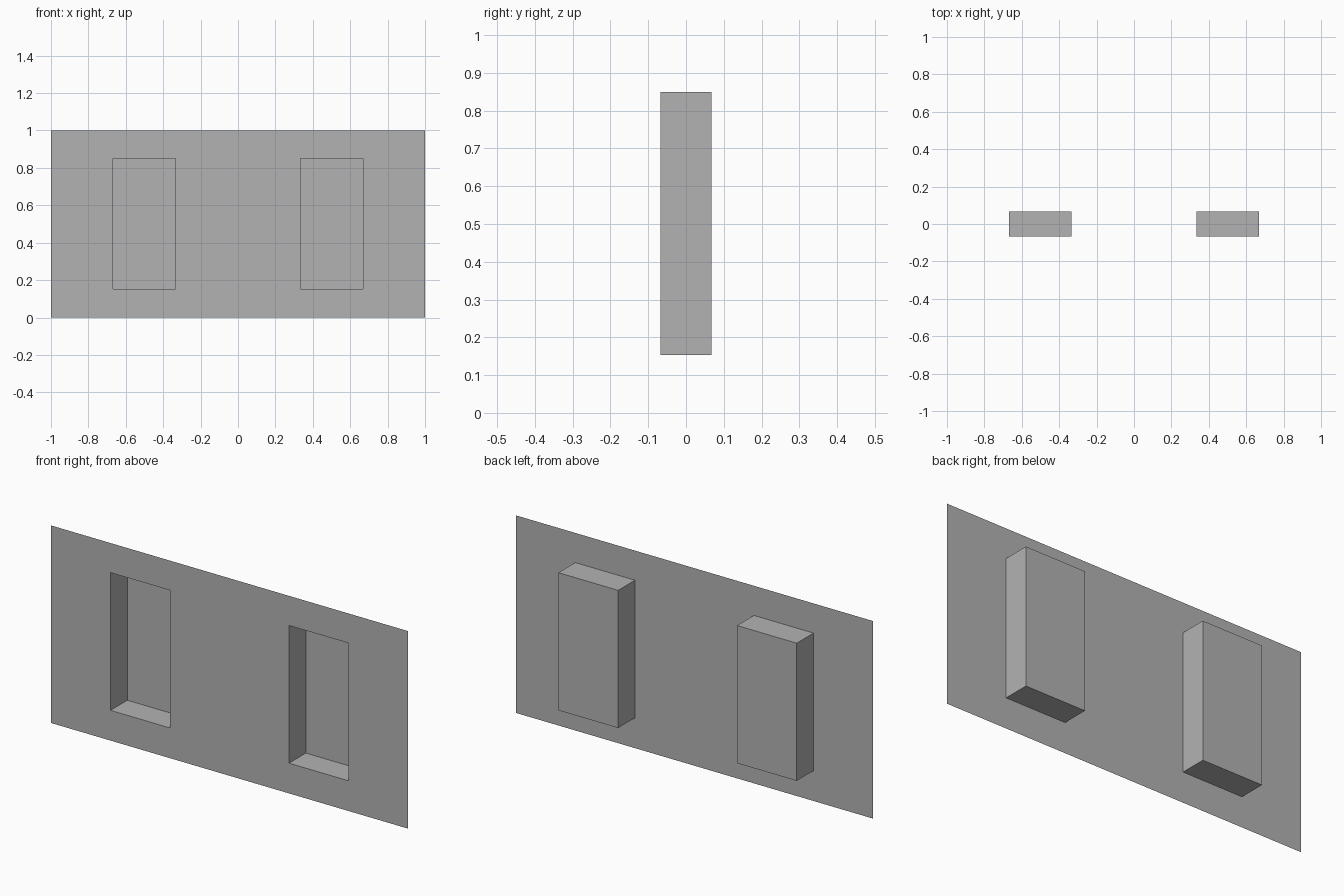
import bpy
import bmesh

cube = bpy.data.objects.get("Cube")
if cube:
    bpy.data.objects.remove(cube, do_unlink=True)

# One plain grey for the whole panel
grey = bpy.data.materials.new("plain grey")
grey.use_nodes = True
color = (0.45, 0.45, 0.45, 1)
grey.diffuse_color = color
grey.node_tree.nodes["Principled BSDF"].inputs["Base Color"].default_value = color

HALF_DEPTH = 0.067
xs = (-1, -0.667, -0.333, 0.333, 0.667, 1)
zs = (0, 0.153, 0.85, 1)

# Thin front sheet, divided along the edges of the recesses
bm = bmesh.new()
grid = [[bm.verts.new((x, -HALF_DEPTH, z)) for z in zs] for x in xs]
recesses = []
for i in range(len(xs) - 1):
    for j in range(len(zs) - 1):
        face = bm.faces.new((grid[i][j], grid[i + 1][j],
                             grid[i + 1][j + 1], grid[i][j + 1]))
        if i in (1, 3) and j == 1:
            recesses.append(face)

# Two box recesses pushed back from the sheet, open at the front
pushed = bmesh.ops.extrude_discrete_faces(bm, faces=recesses)["faces"]
for face in pushed:
    bmesh.ops.translate(bm, verts=face.verts, vec=(0, 2 * HALF_DEPTH, 0))

mesh = bpy.data.meshes.new("recessed_panel")
bm.to_mesh(mesh)
bm.free()
mesh.materials.append(grey)
panel = bpy.data.objects.new("recessed_panel", mesh)
bpy.context.collection.objects.link(panel)
